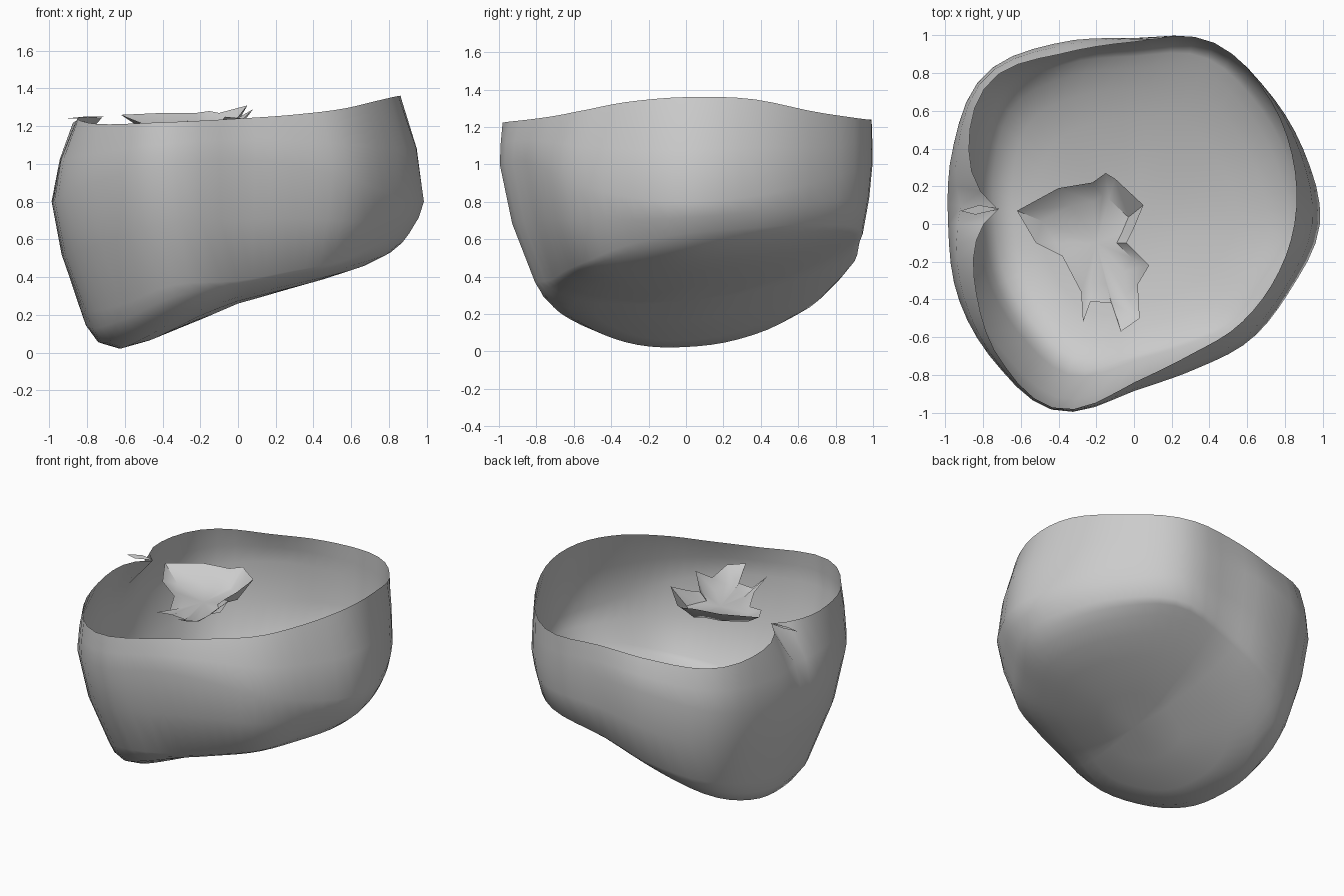
import bpy, bmesh
from math import sin, cos, pi, exp, radians, floor

if "Cube" in bpy.data.objects:
    bpy.data.objects.remove(bpy.data.objects["Cube"], do_unlink=True)

SEGS = 60
grey = bpy.data.materials.new("plain grey")
grey.use_nodes = True
colour = (0.6, 0.6, 0.6, 1)
grey.diffuse_color = colour
grey.node_tree.nodes["Principled BSDF"].inputs["Base Color"].default_value = colour

# Radii and heights every 22.5 degrees, starting at +x
BELLY = [.985, .98, 1, 1.05, .985, 1.04, 1.12, 1.04, .985, 1.01, 1.04, 1.072, .885, .835, .87, .9]
RIM = [.85, .91, .985, 1.05, .965, .98, 1.08, .995, .92, .925, 1.01, 1.06, .84, .755, .77, .8]
RIM_Z = [1.36, 1.35, 1.28, 1.24, 1.24, 1.21, 1.2, 1.22, 1.25, 1.23, 1.21, 1.22, 1.24, 1.26, 1.29, 1.335]
LOW_Z = [.63, .66, .68, .66, .58, .46, .36, .27, .23, .22, .26, .36, .38, .43, .48, .57]


def sample(values, angle):
    """Smooth closed curve through evenly spaced values."""
    u = angle / (2 * pi) * len(values)
    i = floor(u)
    t = u - i
    a, b, c, d = (values[(i + k) % len(values)] for k in (-1, 0, 1, 2))
    return b + t / 2 * (c - a + t * (2 * a - 5 * b + 4 * c - d + t * (3 * (b - c) + d - a)))


def underside(x, y):
    """Slanting base, steeper on one side and gently cupped across."""
    return .26 + (.43 if x < 0 else .28) * x + .23 * (y + .2) ** 2


def shell_column(angle):
    """Points from the rim down the wall and in along the underside."""
    c, s = cos(angle), sin(angle)
    belly, rim, rim_z, low_z = (sample(v, angle) for v in (BELLY, RIM, RIM_Z, LOW_Z))
    notch = .21 * exp(-abs(angle - radians(174)) / .2)
    belly_z = .8 + .22 * s * s
    low = belly * (.88 + .04 * c + .06 * s)
    extra = low_z - underside(low * c, low * s)
    points = [(rim - notch, rim_z),
              (rim + .7 * (belly - rim) - notch * .25, (rim_z + belly_z) / 2),
              (belly, belly_z),
              (belly + .35 * (low - belly), (belly_z + low_z) / 2),
              (low, low_z)]
    for k, share in ((.96, .65), (.89, .32), (.77, .09), (.6, .02), (.3, 0)):
        r = low * k
        points.append((r, max(0, underside(r * c, r * s) + extra * share)))
    return [(r * c, r * s, z) for r, z in points]


def finish(bm, name, sharp):
    bmesh.ops.recalc_face_normals(bm, faces=bm.faces)
    mesh = bpy.data.meshes.new(name)
    bm.to_mesh(mesh)
    bm.free()
    obj = bpy.data.objects.new(name, mesh)
    bpy.context.collection.objects.link(obj)
    mesh.materials.append(grey)
    bpy.ops.object.select_all(action="DESELECT")
    bpy.context.view_layer.objects.active = obj
    obj.select_set(True)
    bpy.ops.object.shade_smooth_by_angle(angle=radians(sharp))


def loft(name, columns, tip, sharp):
    """Join neighbouring columns with faces and close them at the tip."""
    bm = bmesh.new()
    cols = [[bm.verts.new(p) for p in col] for col in columns]
    end = bm.verts.new(tip)
    for i, a in enumerate(cols):
        b = cols[(i + 1) % len(cols)]
        for j in range(len(a) - 1):
            bm.faces.new((a[j], a[j + 1], b[j + 1], b[j]))
        bm.faces.new((end, b[-1], a[-1]))
    finish(bm, name, sharp)


# Thin open shell with a slanting underside
loft("shell", [shell_column(2 * pi * i / SEGS) for i in range(SEGS)],
     (0, 0, underside(0, 0)), 80)

# Ragged sheet hanging in the opening
TIPS = [(-.62, .07, 1.26), (-.4, .19, 1.27), (-.22, .22, 1.27), (-.15, .27, 1.28),
        (-.1, .24, 1.27), (.05, .1, 1.31), (0, -.02, 1.25), (-.04, -.1, 1.22),
        (.08, -.22, 1.29), (.02, -.32, 1.22), (.03, -.5, 1.24), (-.07, -.57, 1.25),
        (-.12, -.42, 1.18), (-.23, -.41, 1.18), (-.27, -.52, 1.23), (-.28, -.36, 1.18),
        (-.38, -.17, 1.18), (-.52, -.1, 1.22)]
CX, CY = -.2, -.1


def sheet_column(tip):
    x, y, z = tip
    return [tip, (CX + (x - CX) * .68, CY + (y - CY) * .68, 1.17)]


loft("ragged_sheet", [sheet_column(t) for t in TIPS], (CX, CY, 1.16), 45)

# Thin splinter bridging the notch in the rim
bm = bmesh.new()
bm.faces.new([bm.verts.new(p) for p in
              ((-.92, .07, 1.24), (-.82, .1, 1.25), (-.71, .08, 1.25), (-.84, .05, 1.24))])
finish(bm, "rim_splinter", 30)
